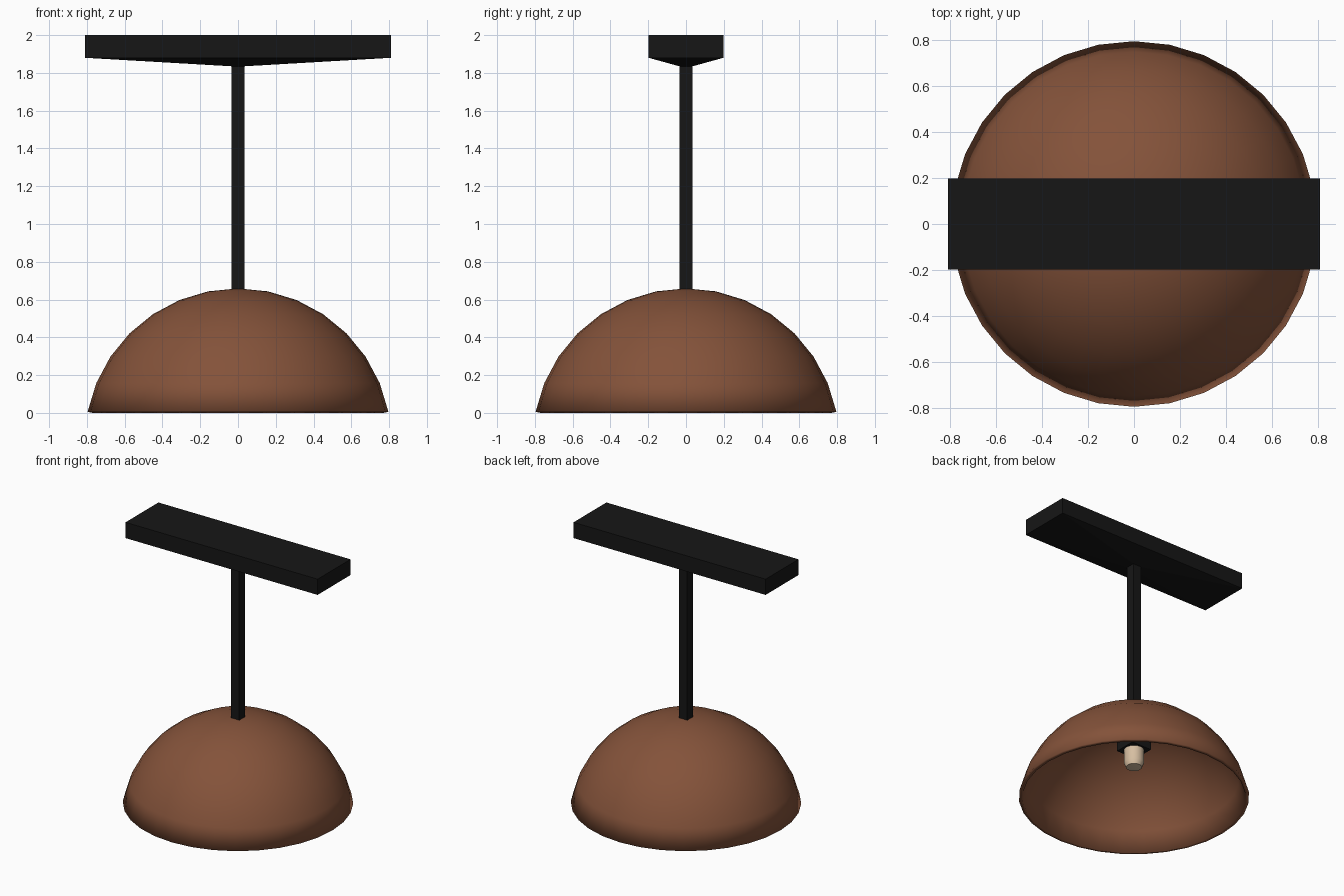
import bpy, bmesh, math

if "Cube" in bpy.data.objects:
    bpy.data.objects.remove(bpy.data.objects["Cube"])


def material(name, rgb):
    m = bpy.data.materials.new(name)
    m.diffuse_color = (*rgb, 1)
    m.use_nodes = True
    m.node_tree.nodes["Principled BSDF"].inputs["Base Color"].default_value = m.diffuse_color
    return m


BROWN = material("brown_shade", (0.23, 0.085, 0.042))
BLACK = material("black_metal", (0.008, 0.008, 0.008))
CREAM = material("cream_glass", (0.68, 0.52, 0.36))


def finish(name, bm, mat, smooth=None):
    bmesh.ops.recalc_face_normals(bm, faces=bm.faces)
    mesh = bpy.data.meshes.new(name)
    bm.to_mesh(mesh)
    bm.free()
    ob = bpy.data.objects.new(name, mesh)
    bpy.context.collection.objects.link(ob)
    mesh.materials.append(mat)
    if smooth:
        bpy.ops.object.select_all(action='DESELECT')
        ob.select_set(True)
        bpy.context.view_layer.objects.active = ob
        bpy.ops.object.shade_smooth_by_angle(angle=math.radians(smooth))
    return ob


def lathe(name, profile, sides, mat, smooth):
    """Spin (radius, z) points about the z axis."""
    bm = bmesh.new()
    verts = [bm.verts.new((r, 0, z)) for r, z in profile]
    edges = [bm.edges.new(p) for p in zip(verts, verts[1:])]
    bmesh.ops.spin(bm, geom=verts + edges, cent=(0, 0, 0), axis=(0, 0, 1),
                   angle=math.tau, steps=sides, use_merge=False)
    bmesh.ops.remove_doubles(bm, verts=bm.verts, dist=0.0005)
    return finish(name, bm, mat, smooth)


def stack(name, levels, mat):
    """Rectangles (half x, half y, z) joined from bottom to top, capped."""
    bm = bmesh.new()
    rings = [[bm.verts.new((sx * hx, sy * hy, z))
              for sx, sy in ((-1, -1), (1, -1), (1, 1), (-1, 1))]
             for hx, hy, z in levels]
    for a, b in zip(rings, rings[1:]):
        for i in range(4):
            j = (i + 1) % 4
            bm.faces.new((a[i], a[j], b[j], b[i]))
    bm.faces.new(rings[0][::-1])
    bm.faces.new(rings[-1])
    return finish(name, bm, mat)


# Dome shade: spherical cap with a thin inner shell, smooth over the rim
def arc(radius):
    return [(radius * math.sin(math.radians(11.25 * k)),
             radius * math.cos(math.radians(11.25 * k)) - 0.153)
            for k in range(8)]


lathe("dome_shade", arc(0.812) + arc(0.785)[::-1], 32, BROWN, 180)

# Ceiling plate with a shallow tapered underside
stack("ceiling_plate", [(0.035, 0.035, 1.835), (0.81, 0.198, 1.88),
                        (0.81, 0.198, 2.0)], BLACK)

# Square stem and the lamp socket below it
stack("stem", [(0.035, 0.035, 0.48), (0.035, 0.035, 1.85)], BLACK)
stack("socket", [(0.083, 0.083, 0.375), (0.083, 0.083, 0.50)], BLACK)

# Bulb with a chamfered lower end
lathe("bulb", [(0, 0.39), (0.07, 0.39), (0.07, 0.275), (0.055, 0.24),
               (0, 0.235)], 16, CREAM, 30)
